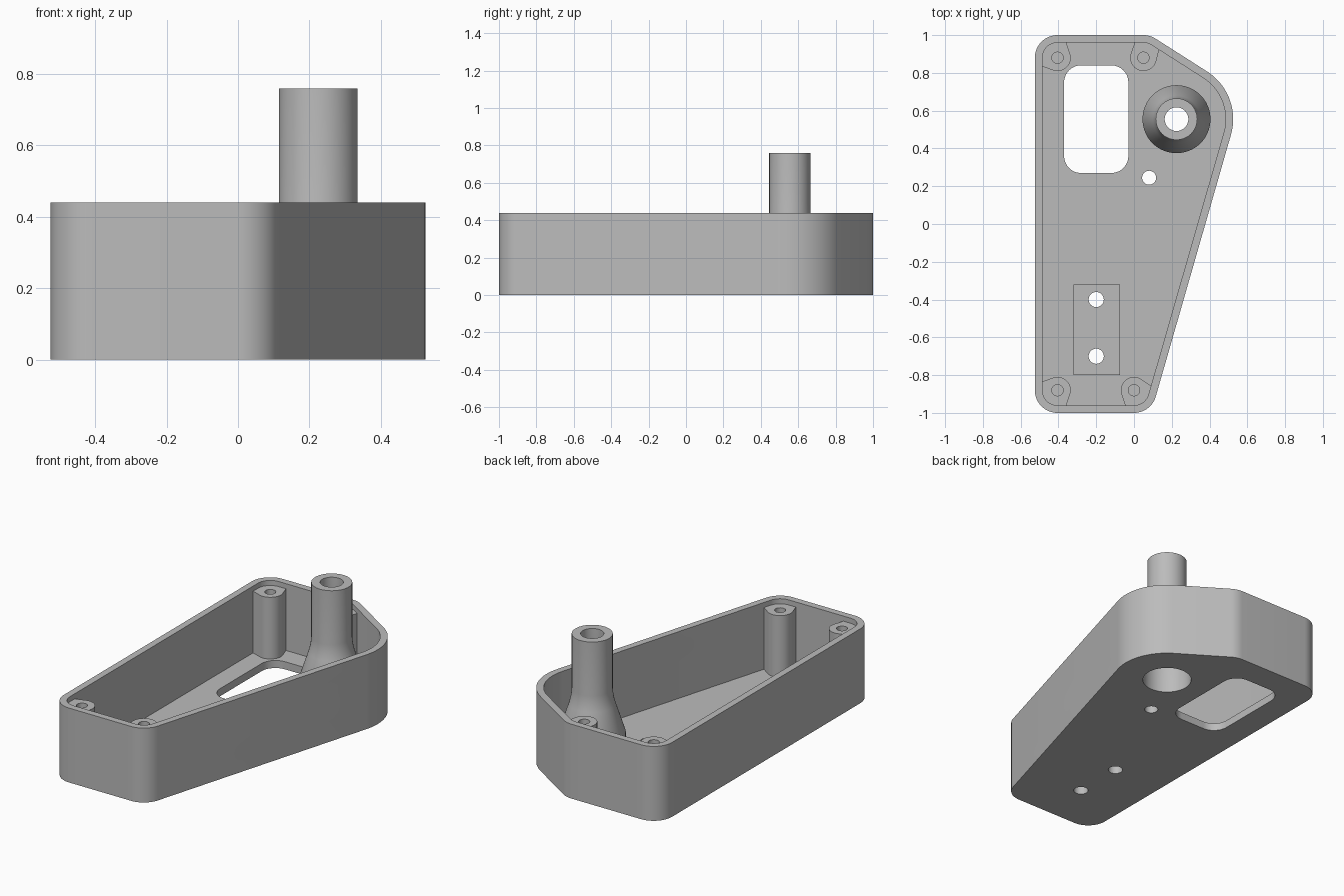
import bpy, bmesh
from math import cos, sin, pi, atan2
from mathutils import Vector, Matrix
from mathutils.geometry import convex_hull_2d

if "Cube" in bpy.data.objects:
    bpy.data.objects.remove(bpy.data.objects["Cube"], do_unlink=True)

grey = bpy.data.materials.new("plain grey")
grey.use_nodes = True
grey.diffuse_color = (0.5, 0.5, 0.5, 1)
grey.node_tree.nodes["Principled BSDF"].inputs["Base Color"].default_value = (0.5, 0.5, 0.5, 1)

RIM, FLOOR, WALL, POST_TOP = 0.44, 0.045, 0.04, 0.41
CORNERS = [(-0.405, -0.88), (0.0, -0.88), (0.05, 0.88), (-0.405, 0.88)]
BOSS = (0.225, 0.555)


def circle(c, r, n=64):
    return [(c[0] + r * cos(2 * pi * i / n), c[1] + r * sin(2 * pi * i / n)) for i in range(n)]


def hull(points):
    vecs = [Vector(p) for p in points]
    return [vecs[i] for i in convex_hull_2d(vecs)]


def make(name, bm):
    bmesh.ops.recalc_face_normals(bm, faces=bm.faces)
    mesh = bpy.data.meshes.new(name)
    bm.to_mesh(mesh)
    bm.free()
    mesh.materials.append(grey)
    ob = bpy.data.objects.new(name, mesh)
    bpy.context.collection.objects.link(ob)
    return ob


def prism(name, outline, z0, z1, matrix=None):
    bm = bmesh.new()
    base = bm.faces.new([bm.verts.new((p[0], p[1], z0)) for p in outline])
    top = bmesh.ops.extrude_face_region(bm, geom=[base], use_keep_orig=True)
    moved = [v for v in top["geom"] if isinstance(v, bmesh.types.BMVert)]
    bmesh.ops.translate(bm, verts=moved, vec=(0, 0, z1 - z0))
    if matrix:
        bm.transform(matrix)
    return make(name, bm)


def lathe(name, profile, center, n=64):
    bm = bmesh.new()
    rings = [[bm.verts.new((x, y, z)) for x, y in circle(center, r, n)] for r, z in profile]
    for a, b in zip(rings, rings[1:] + rings[:1]):
        for i in range(n):
            j = (i + 1) % n
            bm.faces.new((a[i], a[j], b[j], b[i]))
    return make(name, bm)


def combine(ob, others, operation):
    for other in others:
        mod = ob.modifiers.new("cut", "BOOLEAN")
        mod.operation, mod.solver, mod.object = operation, "EXACT", other
        other.hide_render = True
    bpy.context.view_layer.update()
    graph = bpy.context.evaluated_depsgraph_get()
    mesh = bpy.data.meshes.new_from_object(ob.evaluated_get(graph))
    ob.modifiers.clear()
    ob.data = mesh
    for other in others:
        bpy.data.objects.remove(other, do_unlink=True)


def smooth(ob):
    bpy.ops.object.select_all(action="DESELECT")
    ob.select_set(True)
    bpy.context.view_layer.objects.active = ob
    bpy.ops.object.shade_smooth_by_angle(angle=pi / 6)


def shell_outline(inset):
    points = [p for c in CORNERS for p in circle(c, 0.12 - inset)]
    return hull(points + circle(BOSS, 0.30 - inset, 128))


# Tapered tray with its mounting pad
tray = prism("tray", shell_outline(0), 0, RIM)
combine(tray, [prism("cavity", shell_outline(WALL), FLOOR, RIM + 0.1)], "DIFFERENCE")
pad_outline = [(-0.32, -0.8), (-0.075, -0.8), (-0.075, -0.32), (-0.32, -0.32)]
combine(tray, [prism("pad", pad_outline, FLOOR / 2, FLOOR + 0.02)], "UNION")

# Floor window, screw holes, boss opening and round port in the slanted wall
window = hull([p for x in (-0.28, -0.12) for y in (0.36, 0.75) for p in circle((x, y), 0.09, 48)])
cutters = [prism("window", window, -0.1, 0.1)]
for c, r in (((-0.2, -0.4), 0.04), ((-0.2, -0.7), 0.04), ((0.08, 0.245), 0.037), (BOSS, 0.135)):
    cutters.append(prism("floor_hole", circle(c, r), -0.1, 0.15))
slant = Vector((0.963, -0.27, 0))
port_turn = Matrix.Translation((0.428, 0.18, 0.24)) @ slant.to_track_quat("Z", "Y").to_matrix().to_4x4()
cutters.append(prism("port", circle((0, 0), 0.1), -0.12, 0.12, port_turn))
combine(tray, cutters, "DIFFERENCE")
smooth(tray)

# Hollow flared boss
smooth(lathe("flared_boss", [
    (0.18, FLOOR), (0.18, 0.18), (0.125, 0.35), (0.114, 0.395), (0.11, 0.44), (0.11, 0.76),
    (0.0625, 0.76), (0.0625, 0.38), (0.135, 0.17), (0.135, FLOOR)], BOSS))

# Corner screw posts, each webbed to its two neighbouring walls
names = ["front_right_post", "front_left_post", "back_left_post", "back_right_post"]
left, right, front, back = (-1, 0), (0.963, -0.27), (0, -1), (0, 1)
chamfer = (0.537, 0.843)
walls = [(left, front), (right, front), (chamfer, back), (left, back)]
for name, c, normals in zip(names, CORNERS, walls):
    points = circle(c, 0.07, 48)
    for nx, ny in normals:
        for t in (-0.045, 0.045):
            points.append((c[0] + nx * 0.085 - ny * t, c[1] + ny * 0.085 + nx * t))
    post = prism(name, hull(points), FLOOR, POST_TOP)
    combine(post, [prism("screw_hole", circle(c, 0.03, 32), 0.12, RIM + 0.1)], "DIFFERENCE")
    smooth(post)
